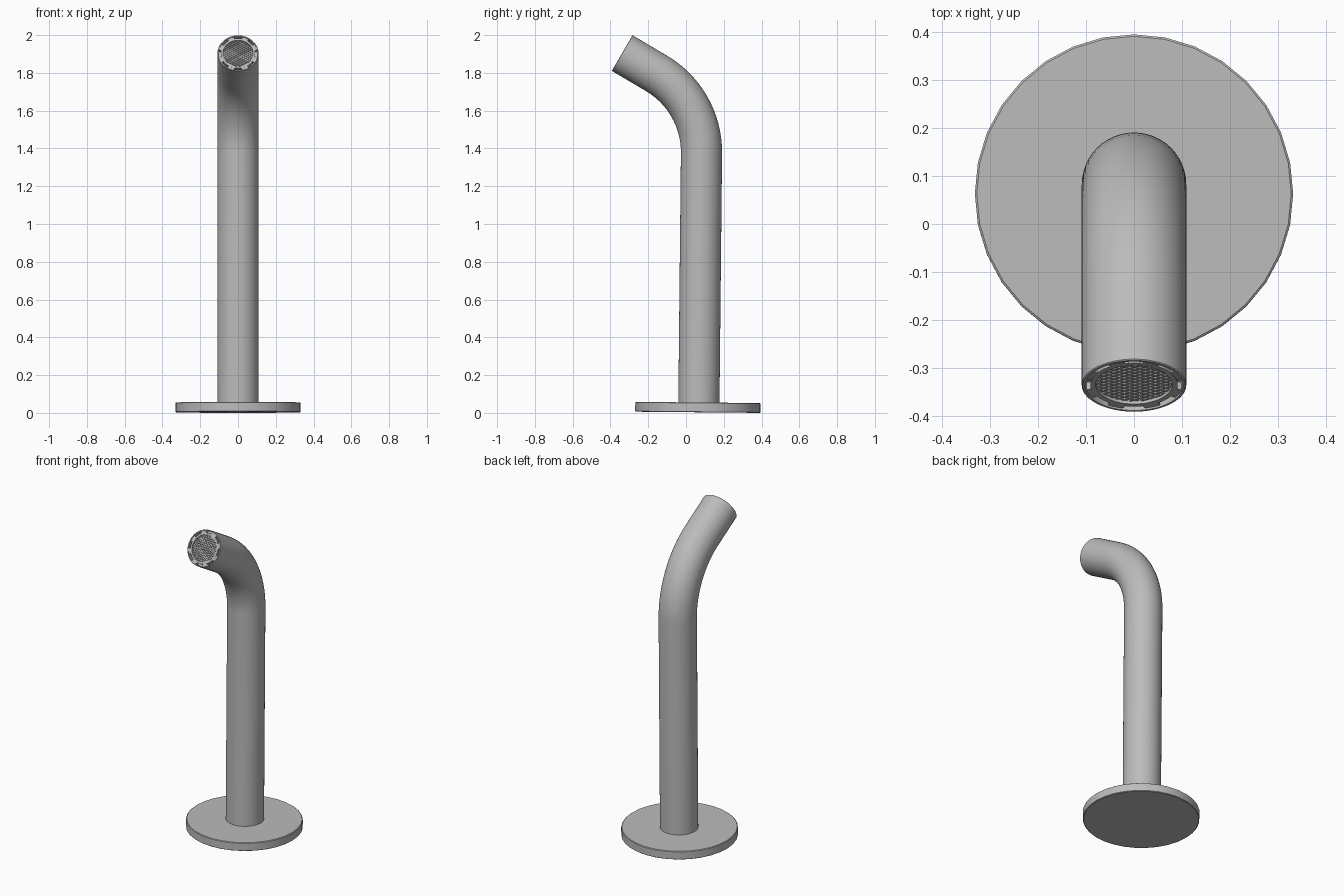
import bpy, bmesh, math
from mathutils import Matrix, Vector

if "Cube" in bpy.data.objects:
    bpy.data.objects.remove(bpy.data.objects["Cube"])


def material(name, value):
    m = bpy.data.materials.new(name)
    m.use_nodes = True
    col = (value, value, value, 1)
    m.diffuse_color = col
    m.node_tree.nodes["Principled BSDF"].inputs["Base Color"].default_value = col
    return m


METAL = material("grey metal", 0.5)
SHADE = material("dark screen grey", 0.17)


def finish(name, bm, mat, smooth=True):
    bmesh.ops.recalc_face_normals(bm, faces=bm.faces)
    mesh = bpy.data.meshes.new(name)
    bm.to_mesh(mesh)
    bm.free()
    ob = bpy.data.objects.new(name, mesh)
    bpy.context.collection.objects.link(ob)
    mesh.materials.append(mat)
    if smooth:
        bpy.ops.object.select_all(action="DESELECT")
        ob.select_set(True)
        bpy.context.view_layer.objects.active = ob
        bpy.ops.object.shade_smooth_by_angle(angle=math.radians(32))
    return ob


def loft(name, rings, mat, sides=48, closed=False):
    """Skin rings of (y, z, lean forward, radius); cap the ends or join them."""
    bm = bmesh.new()
    loops = []
    for y, z, a, r in rings:
        v_dir = Vector((0, math.cos(a), math.sin(a)))
        loops.append([bm.verts.new(Vector((0, y, z)) + v_dir * (r * math.cos(t))
                                   + Vector((r * math.sin(t), 0, 0)))
                      for t in (2 * math.pi * i / sides for i in range(sides))])
    pairs = list(zip(loops, loops[1:]))
    if closed:
        pairs.append((loops[-1], loops[0]))
    else:
        bm.faces.new(loops[0])
        bm.faces.new(loops[-1])
    for p, q in pairs:
        for i in range(sides):
            j = (i + 1) % sides
            bm.faces.new((p[i], p[j], q[j], q[i]))
    return finish(name, bm, mat)


TILT = math.radians(-0.55)     # slight backward lean of the whole fitting
BEND = math.radians(60)
R = 0.109                      # pipe radius
TIP_Y, TIP_Z = -0.338, 1.905


def tip(depth, radius):
    """Ring at a depth below the spout mouth."""
    return (TIP_Y + depth * math.sin(BEND), TIP_Z - depth * math.cos(BEND), BEND, radius)


# Mounting plate
def plate(h, r):
    return (0.063 - h * math.sin(TILT), 0.0032 + h * math.cos(TILT), TILT, r)


loft("mounting_plate", [plate(0, 0.328), plate(0.003, 0.332), plate(0.049, 0.332),
                        plate(0.052, 0.328)], METAL, sides=32)

# Spout pipe: straight riser, bend, straight mouth with a recessed bore
BEND_R, BEND_Z, PIPE_Y = 0.485, 1.38, 0.082
path = [(0.068, 0.03, TILT, R)]
for i in range(17):
    a = BEND * i / 16
    path.append((PIPE_Y - BEND_R * (1 - math.cos(a)), BEND_Z + BEND_R * math.sin(a), a, R))
path += [tip(0.002, R), tip(0, R - 0.002), tip(0, 0.102), tip(0.03, 0.102)]
loft("spout_pipe", path, METAL)

# Outlet insert
loft("outlet_ring", [tip(0.03, 0.091), tip(0.003, 0.091), tip(0.003, 0.080),
                     tip(0.03, 0.080)], METAL, closed=True)
loft("screen_backing", [tip(0.025, 0.0805), tip(0.016, 0.0805)], SHADE)

tip_frame = Matrix.Translation((0, TIP_Y, TIP_Z)) @ Matrix.Rotation(BEND, 4, "X")


def add_box(bm, size, matrix):
    bmesh.ops.create_cube(bm, size=1, matrix=tip_frame @ matrix @ Matrix.Diagonal((*size, 1)))


# Tabs that bridge the groove round the insert
bm = bmesh.new()
for i in range(8):
    spin = Matrix.Rotation(math.tau * (i + 0.5) / 8, 4, "Z")
    add_box(bm, (0.013, 0.034, 0.018), spin @ Matrix.Translation((0.0965, 0, -0.013)))
finish("groove_tabs", bm, METAL, smooth=False)

# Woven screen of crossing bars
bm = bmesh.new()
for side in (-1, 1):
    spin = Matrix.Rotation(math.radians(30 * side), 4, "Z")
    for k in range(-7, 8):
        off = k * 0.0108
        length = 2 * math.sqrt(0.0805 ** 2 - off ** 2)
        add_box(bm, (length, 0.0042, 0.006),
                spin @ Matrix.Translation((0, off, -0.0125 + 0.0003 * side)))
finish("outlet_screen", bm, METAL, smooth=False)
